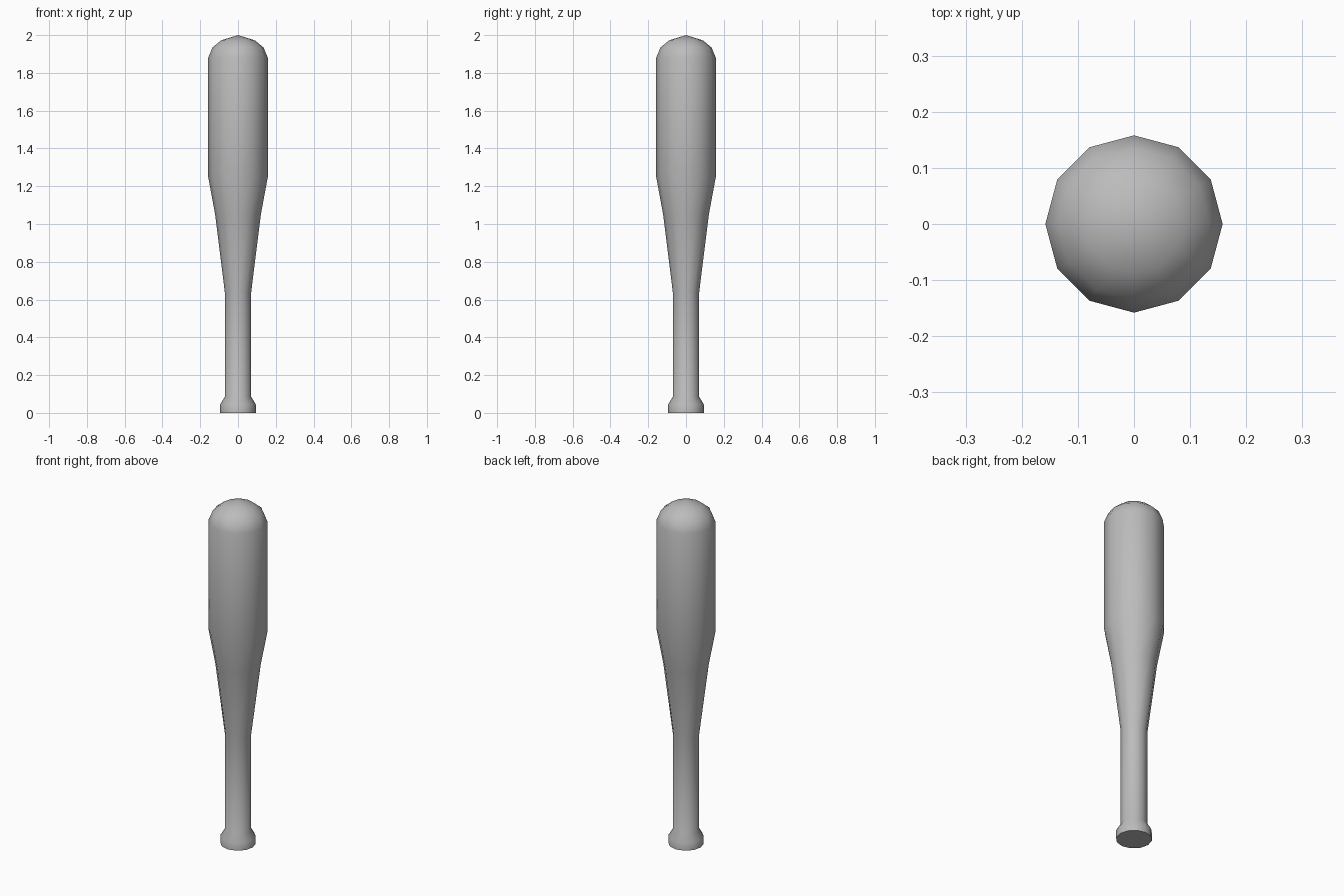
import bpy
import bmesh
import math

cube = bpy.data.objects.get("Cube")
if cube:
    bpy.data.objects.remove(cube, do_unlink=True)

# Single plain grey material
grey = bpy.data.materials.new("plain_grey")
grey.use_nodes = True
colour = (0.5, 0.5, 0.5, 1)
grey.diffuse_color = colour
grey.node_tree.nodes["Principled BSDF"].inputs["Base Color"].default_value = colour

SIDES = 12
# Radius and height: knob, handle, taper, barrel, domed end
PROFILE = [(0.094, 0), (0.094, 0.045), (0.07, 0.085), (0.07, 0.64),
           (0.121, 1.05), (0.158, 1.25), (0.158, 1.88), (0.135, 1.935),
           (0.088, 1.973)]
TIP_HEIGHT = 2.0


def lathe(name, profile, tip):
    """Turn a profile into a closed body with a flat base and a pointed cap."""
    bm = bmesh.new()
    rings = []
    for radius, z in profile:
        angles = [math.tau * i / SIDES for i in range(SIDES)]
        rings.append([bm.verts.new((radius * math.cos(a), radius * math.sin(a), z))
                      for a in angles])
    for low, high in zip(rings, rings[1:]):
        for i in range(SIDES):
            j = (i + 1) % SIDES
            bm.faces.new((low[i], low[j], high[j], high[i]))
    bm.faces.new(rings[0][::-1])
    top = bm.verts.new((0, 0, tip))
    for i in range(SIDES):
        bm.faces.new((rings[-1][i], rings[-1][(i + 1) % SIDES], top))
    mesh = bpy.data.meshes.new(name)
    bm.to_mesh(mesh)
    bm.free()
    obj = bpy.data.objects.new(name, mesh)
    bpy.context.collection.objects.link(obj)
    return obj


# Turned bat body
bat = lathe("bat", PROFILE, TIP_HEIGHT)
bat.data.materials.append(grey)
bpy.ops.object.select_all(action="DESELECT")
bat.select_set(True)
bpy.context.view_layer.objects.active = bat
bpy.ops.object.shade_smooth_by_angle(angle=math.radians(50))
